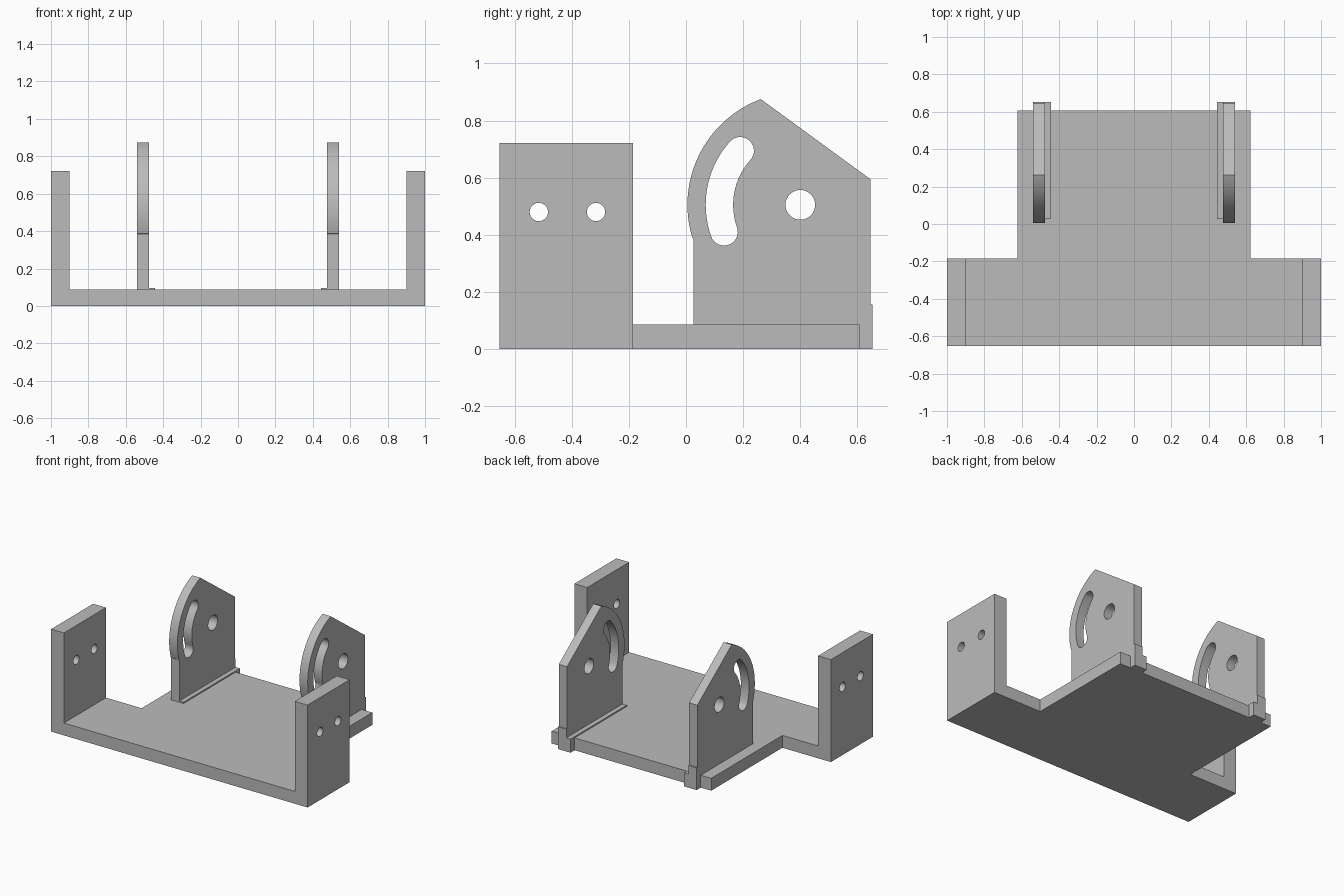
import bpy, bmesh
from math import cos, sin, radians
from mathutils import Vector

cube = bpy.data.objects.get("Cube")
if cube:
    bpy.data.objects.remove(cube, do_unlink=True)

grey = bpy.data.materials.new("plain grey")
grey.use_nodes = True
COLOUR = (0.5, 0.5, 0.5, 1)
grey.diffuse_color = COLOUR
grey.node_tree.nodes["Principled BSDF"].inputs["Base Color"].default_value = COLOUR


def prism(name, outline, axis, lo, hi):
    """Extrude a 2D outline along x (outline is y, z) or y (outline is x, z)."""
    def place(p, t):
        return (t, p[0], p[1]) if axis == "x" else (p[0], t, p[1])
    bm = bmesh.new()
    face = bm.faces.new([bm.verts.new(place(p, lo)) for p in outline])
    top = bmesh.ops.extrude_face_region(bm, geom=[face])["geom"]
    shift = Vector(place((0, 0), hi - lo))
    bmesh.ops.translate(bm, vec=shift,
                        verts=[v for v in top if isinstance(v, bmesh.types.BMVert)])
    bmesh.ops.recalc_face_normals(bm, faces=bm.faces)
    mesh = bpy.data.meshes.new(name)
    bm.to_mesh(mesh)
    bm.free()
    mesh.materials.append(grey)
    obj = bpy.data.objects.new(name, mesh)
    bpy.context.collection.objects.link(obj)
    return obj


def arc(cy, cz, r, a, b, steps):
    angles = [radians(a + (b - a) * i / steps) for i in range(steps + 1)]
    return [(cy + r * cos(t), cz + r * sin(t)) for t in angles]


def circle(cy, cz, r):
    return arc(cy, cz, r, 0, 360, 40)[:-1]


def combine(obj, other, operation):
    mod = obj.modifiers.new("combine", "BOOLEAN")
    mod.operation, mod.solver, mod.object = operation, "EXACT", other
    bpy.context.view_layer.objects.active = obj
    bpy.ops.object.modifier_apply(modifier=mod.name)
    bpy.data.objects.remove(other, do_unlink=True)


def smooth(obj):
    bpy.ops.object.select_all(action="DESELECT")
    obj.select_set(True)
    bpy.context.view_layer.objects.active = obj
    bpy.ops.object.shade_smooth_by_angle(angle=radians(20))


# Base: U-shaped front channel joined to the rear deck
THICK = 0.087
channel = [(-1, 0), (1, 0), (1, 0.722), (0.9, 0.722), (0.9, THICK),
           (-0.9, THICK), (-0.9, 0.722), (-1, 0.722)]
base = prism("base", channel, "y", -0.653, -0.185)
deck = [(-0.622, 0), (0.622, 0), (0.622, THICK), (-0.622, THICK)]
combine(base, prism("deck", deck, "y", -0.185, 0.607), "UNION")

# Screw holes through both side walls
for y in (-0.515, -0.315):
    combine(base, prism("screw_hole", circle(y, 0.48, 0.032), "x", -1.1, 1.1), "DIFFERENCE")
smooth(base)

# Pivot brackets: rounded plate, low inner foot, curved slot and pivot hole
PIVOT = (0.4, 0.505)
tab = [(0.027, 0.05), (0.607, 0.05), (0.607, 0), (0.653, 0)]
plate = tab + [(0.653, 0.157), (0.645, 0.157), (0.645, 0.595)]
plate += arc(*PIVOT, 0.395, 110.5, 197, 32) + [(0.027, 0.385)]
foot = tab + [(0.653, 0.096), (0.027, 0.096)]

MID, CAP, START, END = 0.283, 0.048, 138, 199.5
slot = arc(*PIVOT, MID + CAP, START, END, 24)
low = arc(*PIVOT, MID, END, END, 1)[0]
high = arc(*PIVOT, MID, START, START, 1)[0]
slot += arc(*low, CAP, END, END + 180, 16)[1:-1]
slot += arc(*PIVOT, MID - CAP, END, START, 24)
slot += arc(*high, CAP, START - 180, START, 16)[1:-1]

for side, s in (("left", 1), ("right", -1)):
    bracket = prism(side + "_bracket", plate, "x", s * 0.476, s * 0.54)
    for cutter in (slot, circle(*PIVOT, 0.052)):
        combine(bracket, prism("cutter", cutter, "x", s * 0.4, s * 0.6), "DIFFERENCE")
    combine(bracket, prism("foot", foot, "x", s * 0.443, s * 0.476), "UNION")
    smooth(bracket)
